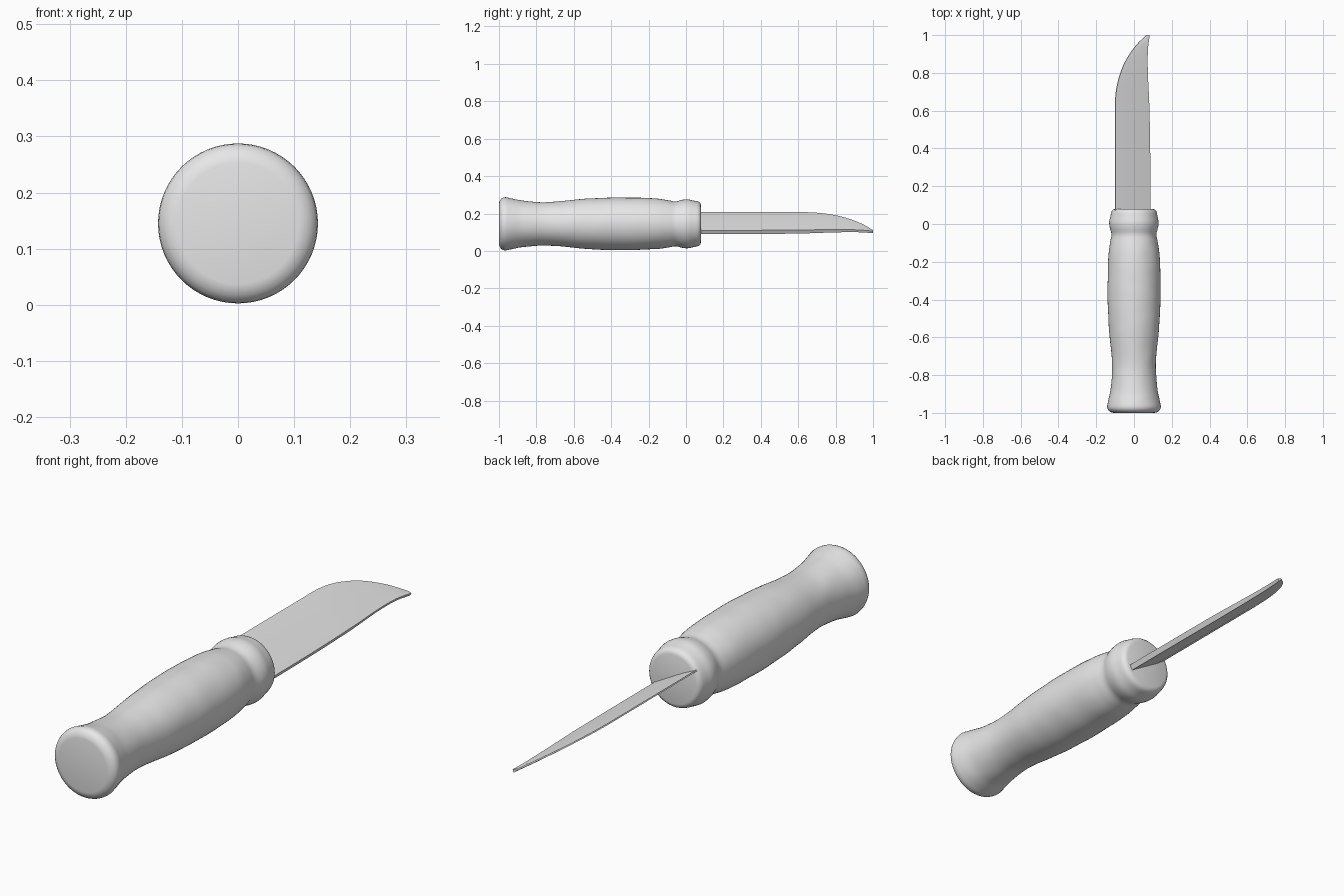
import bpy, bmesh, math
from mathutils import Vector, noise

if "Cube" in bpy.data.objects:
    bpy.data.objects.remove(bpy.data.objects["Cube"])

grey = bpy.data.materials.new("plain grey")
grey.diffuse_color = (0.8, 0.8, 0.8, 1)
grey.use_nodes = True
grey.node_tree.nodes["Principled BSDF"].inputs["Base Color"].default_value = grey.diffuse_color


def loft(name, rings, angle):
    """Skin a list of closed rings, cap both ends, smooth shallow angles."""
    bm = bmesh.new()
    loops = [[bm.verts.new(p) for p in ring] for ring in rings]
    n = len(loops[0])
    for a, b in zip(loops, loops[1:]):
        for i in range(n):
            j = (i + 1) % n
            bm.faces.new((a[i], a[j], b[j], b[i]))
    bm.faces.new(loops[0])
    bm.faces.new(loops[-1])
    bmesh.ops.recalc_face_normals(bm, faces=bm.faces)
    mesh = bpy.data.meshes.new(name)
    bm.to_mesh(mesh)
    bm.free()
    mesh.materials.append(grey)
    obj = bpy.data.objects.new(name, mesh)
    bpy.context.collection.objects.link(obj)
    bpy.ops.object.select_all(action='DESELECT')
    obj.select_set(True)
    bpy.context.view_layer.objects.active = obj
    bpy.ops.object.shade_smooth_by_angle(angle=math.radians(angle))
    return obj


def curve(points, t):
    """Smooth interpolation through (position, value) points."""
    for k in range(len(points) - 1):
        if t <= points[k + 1][0]:
            break

    def slope(i):
        a, b = points[max(i - 1, 0)], points[min(i + 1, len(points) - 1)]
        return (b[1] - a[1]) / (b[0] - a[0])
    (t0, v0), (t1, v1) = points[k], points[k + 1]
    d = t1 - t0
    s = (t - t0) / d
    return ((2 * s**3 - 3 * s**2 + 1) * v0 + (s**3 - 2 * s**2 + s) * d * slope(k)
            + (3 * s**2 - 2 * s**3) * v1 + (s**3 - s**2) * d * slope(k + 1))


# Handle: turned profile along y, with a slightly worn, uneven surface
AXIS_Z = 0.145
profile = [(-0.965, 0.1425), (-0.93, 0.135), (-0.88, 0.125), (-0.78, 0.116),
           (-0.7, 0.118), (-0.6, 0.128), (-0.5, 0.136), (-0.38, 0.140),
           (-0.25, 0.139), (-0.15, 0.134), (-0.09, 0.125), (-0.055, 0.119),
           (-0.02, 0.128), (0.01, 0.131), (0.035, 0.126), (0.06, 0.121)]
stations = [(-1.0, 0.108), (-0.998, 0.118), (-0.993, 0.128),
            (-0.985, 0.137), (-0.976, 0.141)]
STEPS = 80
for i in range(STEPS + 1):
    y = -0.965 + 1.025 * i / STEPS
    stations.append((y, curve(profile, y)))
stations += [(0.070, 0.117), (0.077, 0.110), (0.080, 0.100)]
SIDES = 64
rings = []
for y, r in stations:
    ring = []
    for i in range(SIDES):
        a = 2 * math.pi * i / SIDES
        d = Vector((math.cos(a), 0, math.sin(a)))
        worn = 0.0015 if -0.95 < y < 0.05 else 0
        bump = worn * noise.noise(d * 1.6 + Vector((0, y * 12, 0)))
        ring.append(d * (r + bump) + Vector((0, y, AXIS_Z)))
    rings.append(ring)
loft("handle", rings, 40)

# Blade: tilted wedge, thick spine on the low side and thin edge on the high side
edge_x = [(0.03, -0.100), (0.3, -0.100), (0.55, -0.100), (0.66, -0.099),
          (0.75, -0.086), (0.84, -0.056), (0.91, -0.016), (0.96, 0.024),
          (1.0, 0.066)]
spine_x = [(0.03, 0.082), (0.4, 0.080), (0.65, 0.075), (0.8, 0.069),
           (0.92, 0.070), (1.0, 0.080)]
tilt = math.atan(0.58)
normal = Vector((math.sin(tilt), 0, math.cos(tilt)))


def on_plane(x, y):
    return Vector((x, y, 0.205 - 0.58 * (x + 0.10)))


rings = []
for i in range(49):
    y = 0.03 + 0.97 * i / 48
    e, s = curve(edge_x, y), curve(spine_x, y)
    thin = 1 - 0.45 * max(0, (y - 0.6) / 0.4)
    shape = [(s, 0.0115 * thin), (e + 0.27 * (s - e), 0.0085 * thin), (e, 0.0025)]
    top = [on_plane(x, y) + normal * h for x, h in shape]
    bottom = [on_plane(x, y) - normal * h for x, h in reversed(shape)]
    rings.append(top + bottom)
loft("blade", rings, 30)
